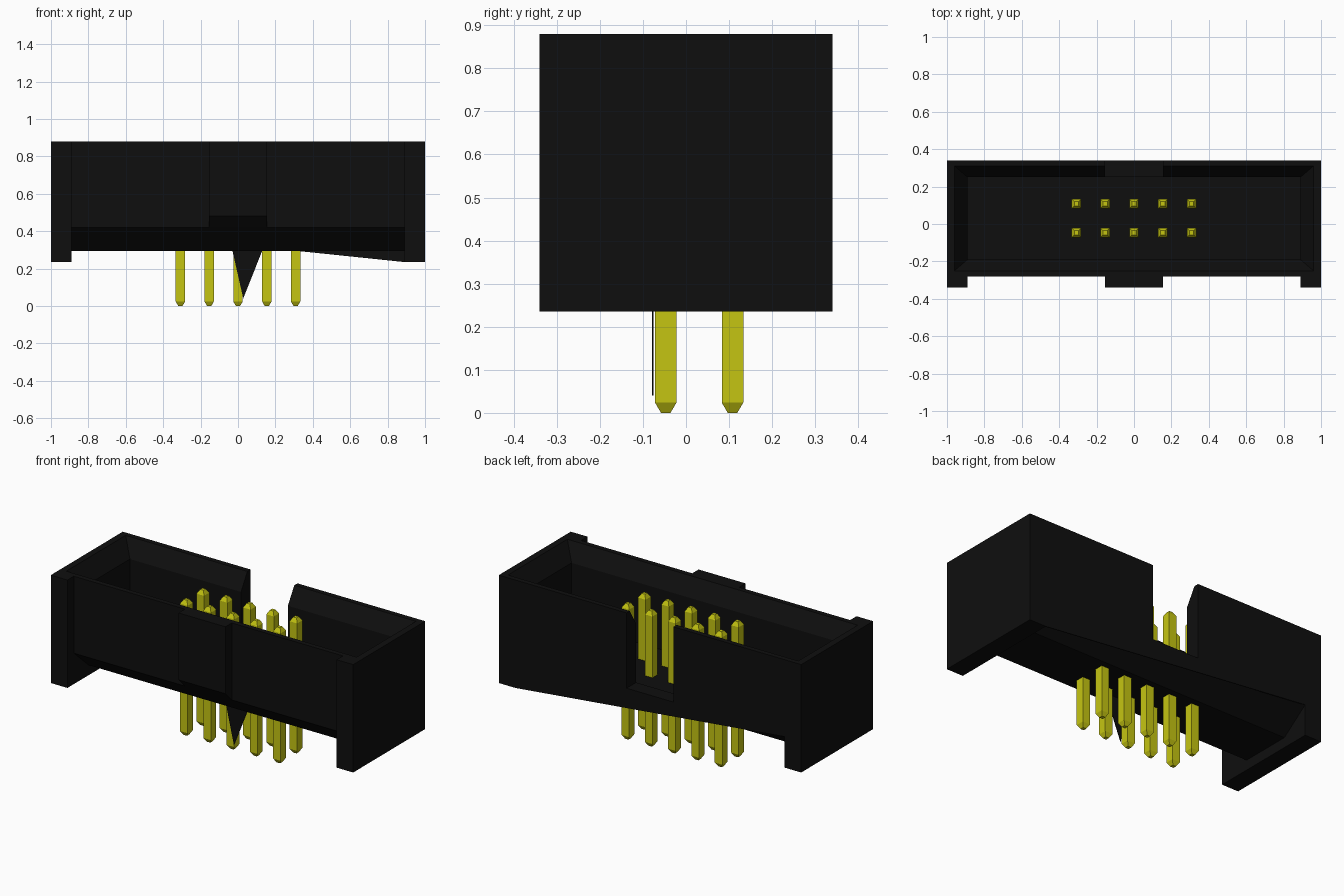
import bpy, bmesh

old = bpy.data.objects.get("Cube")
if old:
    bpy.data.objects.remove(old, do_unlink=True)


def material(name, rgb):
    m = bpy.data.materials.new(name)
    m.use_nodes = True
    m.diffuse_color = (*rgb, 1)
    bsdf = next(n for n in m.node_tree.nodes if n.type == 'BSDF_PRINCIPLED')
    bsdf.inputs["Base Color"].default_value = (*rgb, 1)
    return m


black = material("black_plastic", (0.0045, 0.0045, 0.0045))
yellow = material("yellow_metal", (0.56, 0.56, 0.006))


def finish(name, bm, mat):
    bmesh.ops.recalc_face_normals(bm, faces=bm.faces)
    me = bpy.data.meshes.new(name)
    bm.to_mesh(me)
    bm.free()
    me.materials.append(mat)
    ob = bpy.data.objects.new(name, me)
    bpy.context.collection.objects.link(ob)
    return ob


def loft(name, rings, mat):
    """Skin a closed solid through rings of points."""
    bm = bmesh.new()
    loops = [[bm.verts.new(p) for p in r] for r in rings]
    n = len(loops[0])
    for a, b in zip(loops, loops[1:]):
        for i in range(n):
            j = (i + 1) % n
            bm.faces.new((a[i], a[j], b[j], b[i]))
    bm.faces.new(loops[0][::-1])
    bm.faces.new(loops[-1])
    return finish(name, bm, mat)


def prism_x(name, yz, x0, x1, mat=black):
    return loft(name, [[(x, y, z) for y, z in yz] for x in (x0, x1)], mat)


def prism_y(name, xz, y0, y1, mat=black):
    return loft(name, [[(x, y, z) for x, z in xz] for y in (y0, y1)], mat)


def rect(x0, x1, y0, y1, z):
    return [(x0, y0, z), (x1, y0, z), (x1, y1, z), (x0, y1, z)]


def cut(target, cutter):
    cutter.hide_render = True
    mod = target.modifiers.new("cut", 'BOOLEAN')
    mod.operation = 'DIFFERENCE'
    mod.solver = 'EXACT'
    mod.object = cutter
    bpy.context.view_layer.objects.active = target
    bpy.ops.object.modifier_apply(modifier=mod.name)
    bpy.data.objects.remove(cutter, do_unlink=True)


# Housing with bevelled underside
housing = prism_x("housing", [(-.28, .88), (-.28, .42), (-.14, .295),
                              (.17, .295), (.34, .42), (.34, .88)], -1, 1)

# Pocket with a flared rim, and the key slot in the back wall
cut(housing, loft("pocket_cutter", [
    rect(-.89, .89, -.19, .25, .42),
    rect(-.89, .89, -.19, .25, .78),
    rect(-.96, .96, -.25, .31, .88),
    rect(-.96, .96, -.25, .31, .95)], black))
cut(housing, loft("slot_cutter", [
    rect(-.155, .155, .15, .45, .43),
    rect(-.155, .155, .15, .45, .96)], black))

# End feet and front corner ribs
end = [(-.34, .88), (-.34, .235), (.34, .235), (.34, .42),
       (.17, .295), (-.14, .295), (-.28, .42), (-.28, .88)]
for side, x0, x1 in (("left", .89, 1), ("right", -1, -.89)):
    prism_x(side + "_end_foot", end, x0, x1)

# Key tab on the front wall, with a sloped lower edge
prism_x("front_key_tab", [(-.28, .88), (-.34, .88), (-.34, .48), (-.28, .42)], -.155, .155)

# Sloping skirt below the back wall and thin spike under the front
prism_y("back_skirt", [(.89, .235), (.89, .42), (-.89, .42)], .335, .34)
prism_y("front_spike", [(.028, .04), (-.03, .297), (.13, .297)], -.079, -.075)

# Two rows of square pins with tapered ends
for r, y in enumerate((-.047, .108)):
    for c in range(5):
        x = (c - 2) * .154
        loft(f"pin_{r + 1}_{c + 1}", [
            rect(x - h, x + h, y - h, y + h, z)
            for h, z in ((.011, 0), (.025, .024), (.025, .786), (.011, .81))], yellow)
